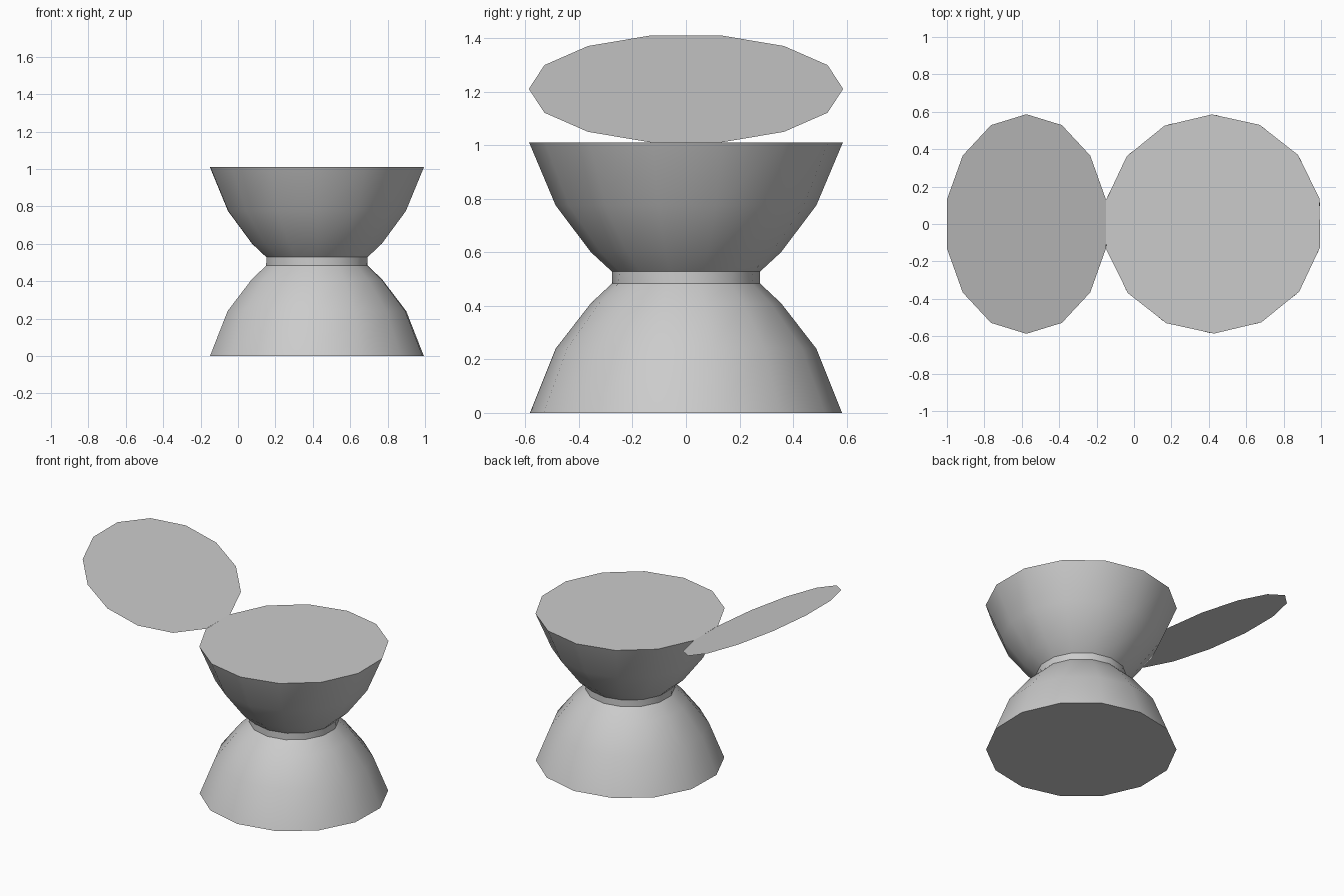
import bpy
import bmesh
from math import cos, sin, tau, radians

if "Cube" in bpy.data.objects:
    bpy.data.objects.remove(bpy.data.objects["Cube"])

SIDES = 14
CENTRE_X = 0.422


def ring(bm, centre, rx, ry, rise=0.0, turn=0.0):
    """A 14-sided ring with a vertex on the y axis, tilted by rise along x."""
    verts = []
    for i in range(SIDES):
        a = tau * (i + 0.5) / SIDES + turn
        verts.append(bm.verts.new((centre[0] + rx * cos(a),
                                   centre[1] + ry * sin(a),
                                   centre[2] + rise * cos(a))))
    return verts


def finish(name, bm, recalc=True):
    if recalc:
        bmesh.ops.recalc_face_normals(bm, faces=bm.faces)
    mesh = bpy.data.meshes.new(name)
    bm.to_mesh(mesh)
    bm.free()
    obj = bpy.data.objects.new(name, mesh)
    bpy.context.collection.objects.link(obj)
    bpy.ops.object.select_all(action='DESELECT')
    obj.select_set(True)
    bpy.context.view_layer.objects.active = obj
    bpy.ops.object.shade_smooth_by_angle(angle=radians(35))
    return obj


def turned(name, profile):
    """Solid of stacked rings from (radius, height, turn in degrees)."""
    bm = bmesh.new()
    rings = [ring(bm, (CENTRE_X, 0, z), r, r, turn=radians(t))
             for r, z, t in profile]
    for low, high in zip(rings, rings[1:]):
        for i in range(SIDES):
            j = (i + 1) % SIDES
            bm.faces.new((low[i], low[j], high[j], high[i]))
    bm.faces.new(rings[0][::-1])
    bm.faces.new(rings[-1])
    return finish(name, bm)


# hourglass body: flared foot, narrow neck, bowl closed at the rim
turned("body", [
    (0.583, 0.0, -1.5), (0.487, 0.24, -1.5), (0.355, 0.41, -1.5),
    (0.277, 0.483, -1.5), (0.277, 0.528, 0.5), (0.355, 0.60, 0.5),
    (0.487, 0.775, 0.5), (0.586, 1.01, 0.5),
])

# thin lid, hinged open on the left edge of the rim
bm = bmesh.new()
bm.faces.new(ring(bm, (-0.575, 0, 1.21), 0.436, 0.587, rise=-0.205))
finish("lid", bm, recalc=False)
